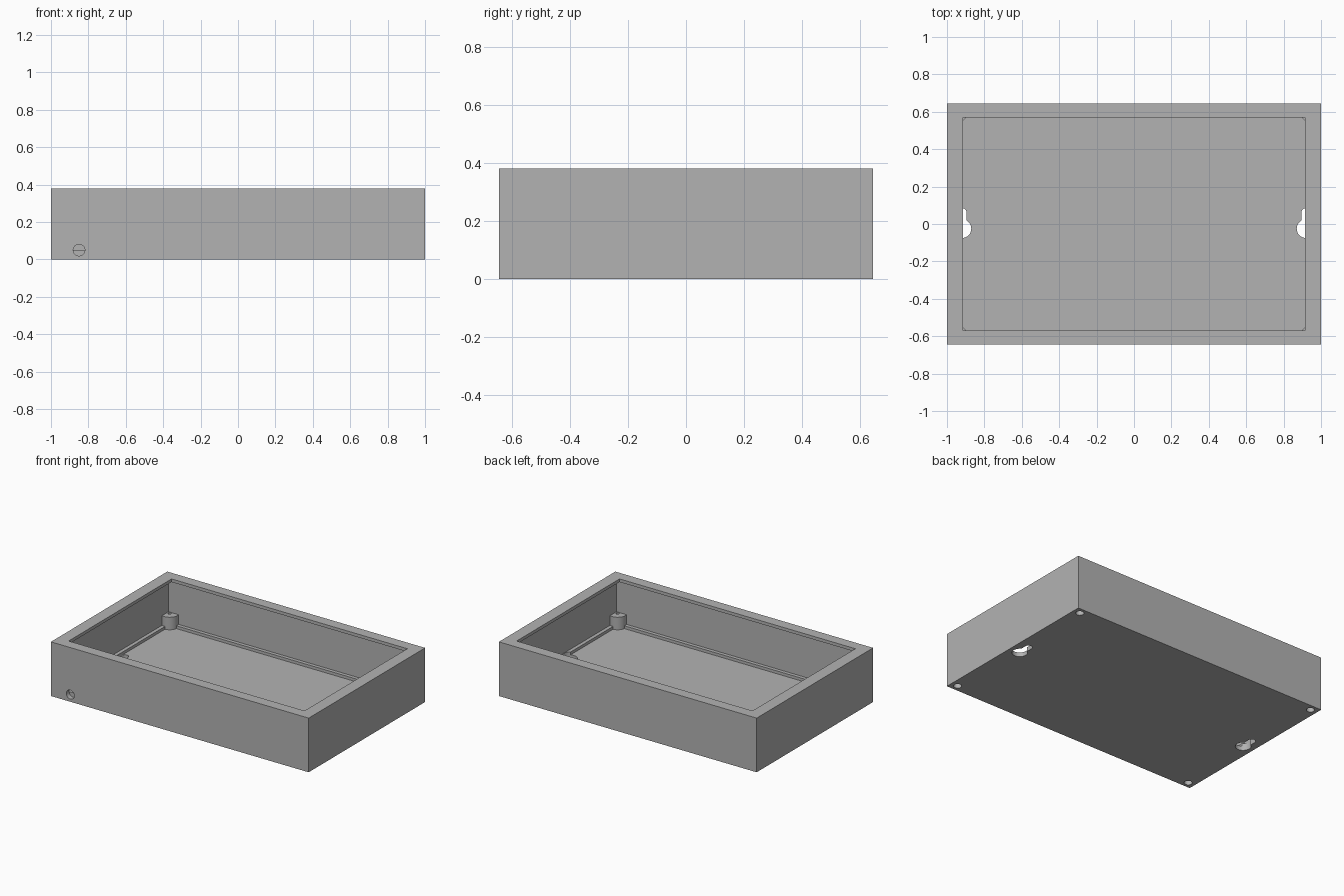
import bpy, bmesh, math
from mathutils import Matrix

if "Cube" in bpy.data.objects:
    bpy.data.objects.remove(bpy.data.objects["Cube"])

grey = bpy.data.materials.new("plain grey")
grey.diffuse_color = (0.45, 0.45, 0.45, 1)
grey.use_nodes = True
grey.node_tree.nodes["Principled BSDF"].inputs["Base Color"].default_value = grey.diffuse_color


def finish(name, bm):
    bmesh.ops.recalc_face_normals(bm, faces=bm.faces)
    me = bpy.data.meshes.new(name)
    bm.to_mesh(me)
    bm.free()
    me.materials.append(grey)
    ob = bpy.data.objects.new(name, me)
    bpy.context.collection.objects.link(ob)
    return ob


def box(name, hx, hy, z0, z1):
    bm = bmesh.new()
    bmesh.ops.create_cube(bm, size=1, matrix=Matrix.Translation((0, 0, (z0 + z1) / 2))
                          @ Matrix.Diagonal((2 * hx, 2 * hy, z1 - z0, 1)))
    return finish(name, bm)


def prism(name, pts, z0, z1):
    bm = bmesh.new()
    f = bm.faces.new([bm.verts.new((x, y, z0)) for x, y in pts])
    new = bmesh.ops.extrude_face_region(bm, geom=[f])["geom"]
    bmesh.ops.translate(bm, vec=(0, 0, z1 - z0),
                        verts=[g for g in new if isinstance(g, bmesh.types.BMVert)])
    return finish(name, bm)


def arc(cx, cy, r, a0, a1, n):
    angles = [math.radians(a0 + (a1 - a0) * i / n) for i in range(n + 1)]
    return [(cx + r * math.cos(a), cy + r * math.sin(a)) for a in angles]


def circle(cx, cy, r, n=40):
    return arc(cx, cy, r, 0, 360, n)[:-1]


def cut(target, cutter):
    cutter.hide_render = True
    mod = target.modifiers.new("cut", 'BOOLEAN')
    mod.operation, mod.solver, mod.object = 'DIFFERENCE', 'EXACT', cutter
    dg = bpy.context.evaluated_depsgraph_get()
    me = bpy.data.meshes.new_from_object(target.evaluated_get(dg))
    target.modifiers.clear()
    target.data = me
    bpy.data.objects.remove(cutter)


# Case: outer block, floor recess, main cavity under the lip, top opening
case = box("case", 1, 0.645, 0, 0.38)
cut(case, box("cavity", 0.97, 0.615, 0.05, 0.358))
cut(case, box("floor_recess", 0.945, 0.59, 0.03, 0.1))
cut(case, box("opening", 0.915, 0.57, 0.2, 0.5))

# Keyhole hanging slots in the floor
for s in (-1, 1):
    cx, half = s * 0.92, 0.025
    a = math.degrees(math.acos(half / 0.05))
    pts = arc(cx, -0.025, 0.05, 180 - a, 360 + a, 32) + arc(cx, 0.06, half, 0, 180, 12)
    cut(case, prism("keyhole", pts, -0.1, 0.12))

# Cable hole in the front wall
hole = prism("cable_hole", circle(-0.85, -0.05, 0.031), 0.612, 0.8)
hole.data.transform(Matrix.Rotation(math.radians(90), 4, 'X'))
# after the turn the circle needs its height above the floor
hole.data.transform(Matrix.Translation((0, 0, 0.10)))
cut(case, hole)

# Corner screw posts, clipped into the walls, with screw bores from below
for sx in (-1, 1):
    for sy in (-1, 1):
        cx, cy = sx * 0.95, sy * 0.60
        pts = []
        ring = circle(cx, cy, 0.06, 48)
        for x, y in ring:
            p = (max(-0.975, min(0.975, x)), max(-0.62, min(0.62, y)))
            if p not in pts:
                pts.append(p)
        # square off the outer corner
        pts = [p for p in pts if not (abs(p[0]) == 0.975 and abs(p[1]) == 0.62)] \
            + [(sx * 0.975, sy * 0.62)]
        pts.sort(key=lambda p: math.atan2(p[1] - cy, p[0] - cx))
        post = prism("screw_post", pts, 0.02, 0.118)
        for ob in (case, post):
            cut(ob, prism("head_bore", circle(cx, cy, 0.026, 32), -0.05, 0.085))
        cut(post, prism("pilot_bore", circle(cx, cy, 0.012, 20), 0.05, 0.2))

for ob in bpy.context.collection.objects:
    bpy.ops.object.select_all(action='DESELECT')
    ob.select_set(True)
    bpy.context.view_layer.objects.active = ob
    bpy.ops.object.shade_smooth_by_angle(angle=math.radians(30))
